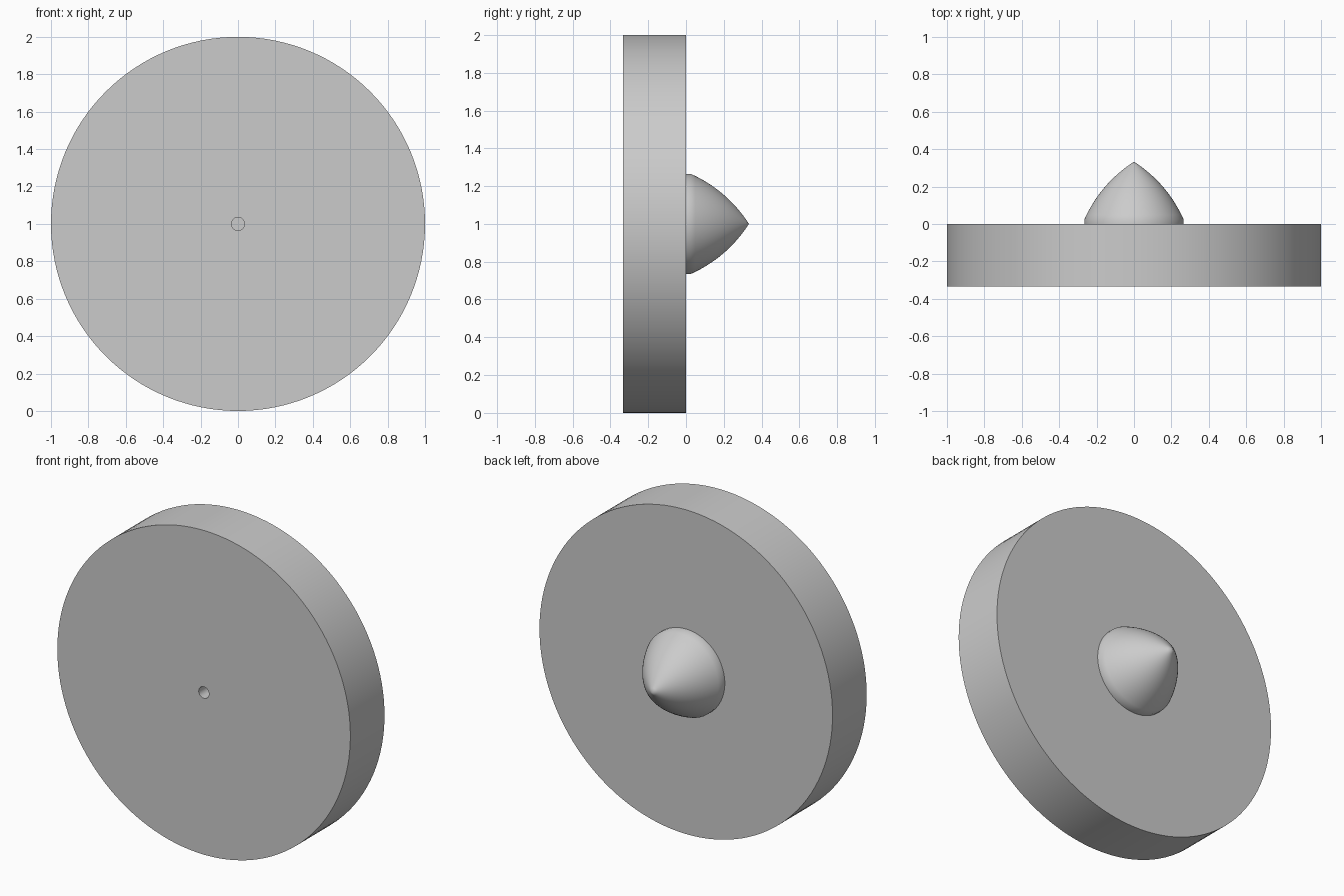
import bpy
import math
from mathutils import Matrix, Vector

cube = bpy.data.objects.get("Cube")
if cube:
    bpy.data.objects.remove(cube, do_unlink=True)

# Single plain grey
grey = bpy.data.materials.new("plain grey")
grey.use_nodes = True
colour = (0.6, 0.6, 0.6, 1)
grey.diffuse_color = colour
grey.node_tree.nodes["Principled BSDF"].inputs["Base Color"].default_value = colour


def lathe(name, profile, steps):
    """Spin an (r, y) profile around the y axis through z = 1."""
    verts, rings, faces = [], [], []
    for r, y in profile:
        count = 1 if r == 0 else steps
        rings.append([len(verts) + i for i in range(count)])
        for i in range(count):
            a = math.tau * i / steps
            verts.append((r * math.cos(a), y, 1 + r * math.sin(a)))
    for a, b in zip(rings, rings[1:]):
        for i in range(steps):
            j = (i + 1) % steps
            quad = [a[i % len(a)], a[j % len(a)], b[j % len(b)], b[i % len(b)]]
            faces.append(list(dict.fromkeys(quad)))
    mesh = bpy.data.meshes.new(name)
    mesh.from_pydata(verts, [], faces)
    mesh.materials.append(grey)
    obj = bpy.data.objects.new(name, mesh)
    bpy.context.collection.objects.link(obj)
    bpy.ops.object.select_all(action="DESELECT")
    obj.select_set(True)
    bpy.context.view_layer.objects.active = obj
    bpy.ops.object.mode_set(mode="EDIT")
    bpy.ops.mesh.select_all(action="SELECT")
    bpy.ops.mesh.normals_make_consistent(inside=False)
    bpy.ops.object.mode_set(mode="OBJECT")
    bpy.ops.object.shade_smooth_by_angle(angle=math.radians(30))
    return obj


# Thick round plate with a small blind hole in its front
front, hole = -0.333, 0.035
lathe("round_plate", [(0, -0.1), (hole, -0.1), (hole, front),
                      (1, front), (1, 0), (0, 0)], 128)

# Pointed boss on the back: short straight rim, then an arc to the tip
rim, tip, bulge = Vector((0.265, 0.025)), Vector((0, 0.333)), 0.03
chord = tip - rim
outward = Vector((chord.y, -chord.x)).normalized()
arc = []
for i in range(17):
    t = i / 16
    p = rim + chord * t + outward * (4 * bulge * t * (1 - t))
    arc.append((p.x if i < 16 else 0, p.y))
lathe("pointed_boss", [(0, -0.005), (rim.x, -0.005)] + arc, 96)
